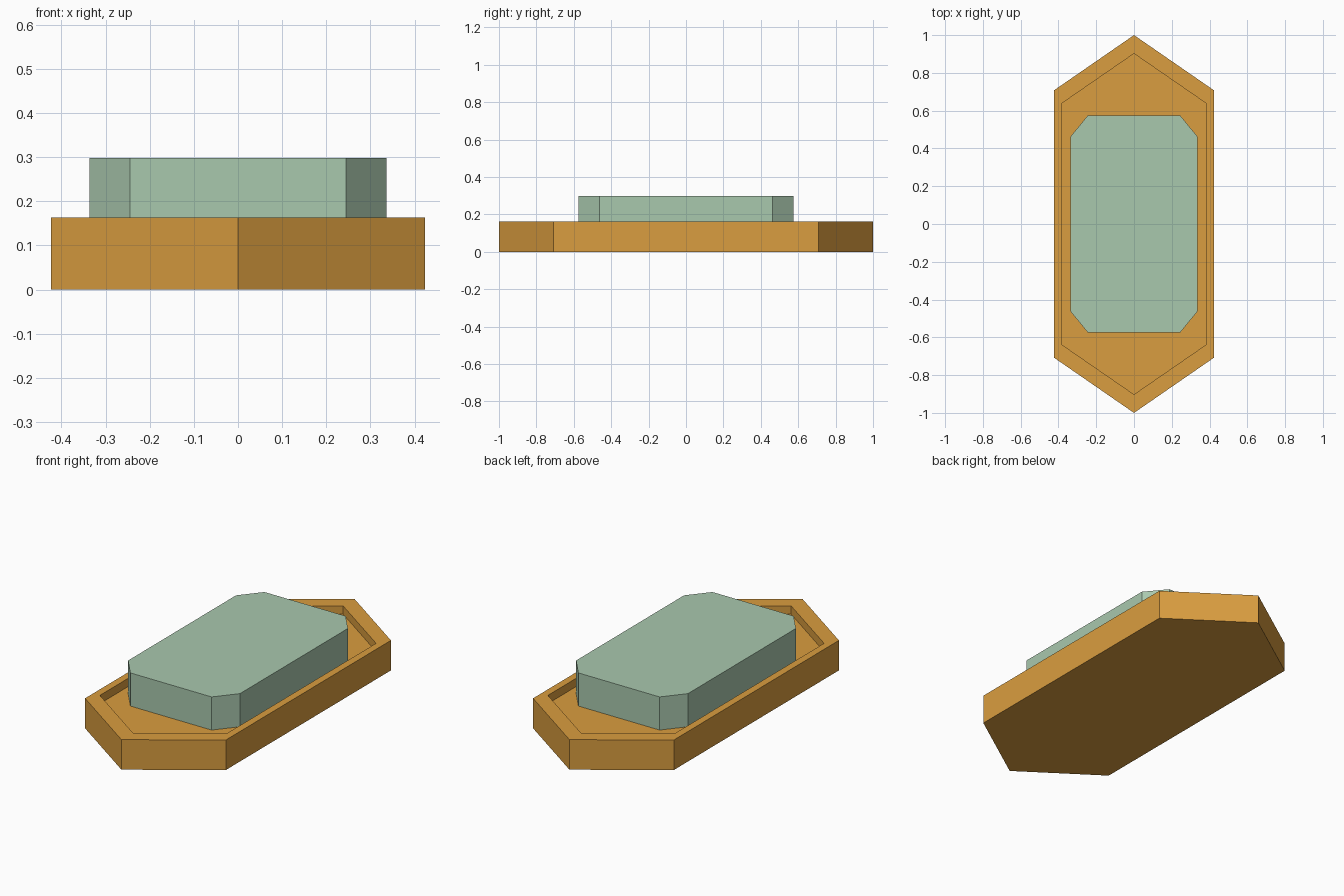
import bpy
import bmesh

cube = bpy.data.objects.get("Cube")
if cube:
    bpy.data.objects.remove(cube, do_unlink=True)


def make_material(name, rgb):
    mat = bpy.data.materials.new(name)
    mat.use_nodes = True
    mat.diffuse_color = (*rgb, 1)
    mat.node_tree.nodes["Principled BSDF"].inputs["Base Color"].default_value = (*rgb, 1)
    return mat


def hexagon(half_width, shoulder, tip):
    return [(0, -tip), (half_width, -shoulder), (half_width, shoulder),
            (0, tip), (-half_width, shoulder), (-half_width, -shoulder)]


def chamfered_rectangle(x, y, cut_x, cut_y):
    return [(cut_x, -y), (x, -cut_y), (x, cut_y), (cut_x, y),
            (-cut_x, y), (-x, cut_y), (-x, -cut_y), (-cut_x, -y)]


def stacked_solid(name, rings, mat):
    """Bridge a list of (outline, z) rings and cap both ends."""
    bm = bmesh.new()
    loops = [[bm.verts.new((x, y, z)) for x, y in outline] for outline, z in rings]
    for low, high in zip(loops, loops[1:]):
        n = len(low)
        for i in range(n):
            j = (i + 1) % n
            bm.faces.new((low[i], low[j], high[j], high[i]))
    bm.faces.new(loops[0][::-1])
    bm.faces.new(loops[-1])
    bmesh.ops.recalc_face_normals(bm, faces=bm.faces)
    mesh = bpy.data.meshes.new(name)
    bm.to_mesh(mesh)
    bm.free()
    mesh.materials.append(mat)
    obj = bpy.data.objects.new(name, mesh)
    bpy.context.collection.objects.link(obj)
    return obj


orange = make_material("warm_orange", (0.70, 0.337, 0.05))
green = make_material("pale_green", (0.397, 0.578, 0.423))

RIM, FLOOR, TOP = 0.163, 0.118, 0.298

# Pointed tray: outer wall, flat rim, then the sunken floor
outer = hexagon(0.423, 0.708, 1.0)
inner = hexagon(0.383, 0.638, 0.902)
stacked_solid("tray", [(outer, 0), (outer, RIM), (inner, RIM), (inner, FLOOR)], orange)

# Block with clipped corners standing on the tray floor
block = chamfered_rectangle(0.336, 0.575, 0.244, 0.463)
stacked_solid("block", [(block, FLOOR), (block, TOP)], green)
